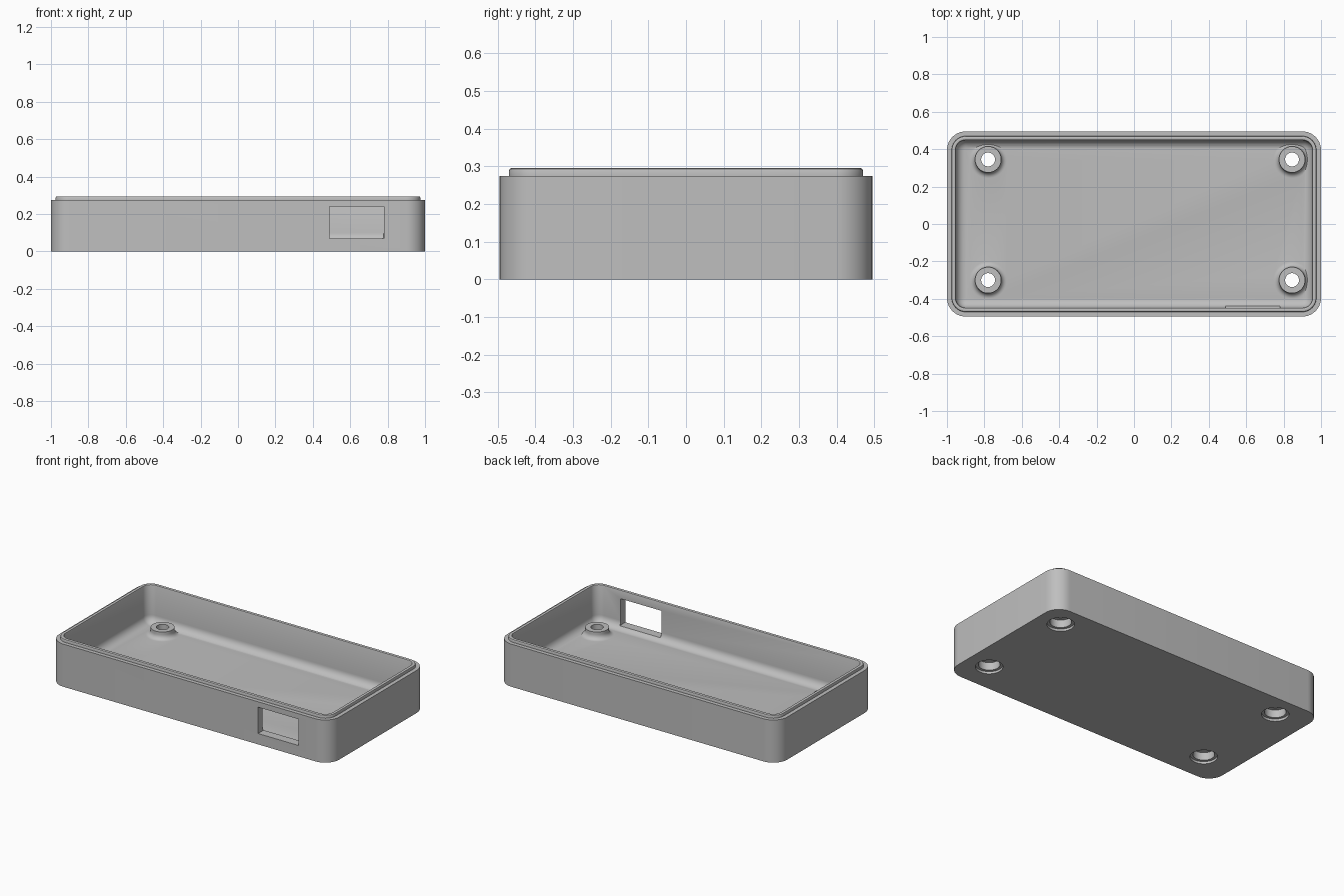
import bpy, bmesh, math

cube = bpy.data.objects.get("Cube")
if cube:
    bpy.data.objects.remove(cube, do_unlink=True)

HX, HY, CORNER = 1.0, 0.495, 0.1      # outer half sizes and corner radius
SHOULDER, TOP, FLOOR = 0.275, 0.295, 0.05
WALL, FILLET = 0.047, 0.05

grey = bpy.data.materials.new("plain grey plastic")
grey.use_nodes = True
grey.diffuse_color = (0.52, 0.52, 0.52, 1)
grey.node_tree.nodes["Principled BSDF"].inputs["Base Color"].default_value = grey.diffuse_color


def rounded_rect(inset, z, seg=10):
    """Points of the box outline moved inwards by inset."""
    r = max(CORNER - inset, 0.004)
    points = []
    for i, (sx, sy) in enumerate([(1, 1), (-1, 1), (-1, -1), (1, -1)]):
        for k in range(seg + 1):
            a = math.pi / 2 * (i + k / seg)
            points.append((sx * (HX - inset - r) + r * math.cos(a),
                           sy * (HY - inset - r) + r * math.sin(a), z))
    return points


def circle(r, z, centre, seg=48):
    return [(centre[0] + r * math.cos(2 * math.pi * k / seg),
             centre[1] + r * math.sin(2 * math.pi * k / seg), z) for k in range(seg)]


def loft(name, rings):
    """Closed solid skinned through rings, capped at both ends."""
    bm = bmesh.new()
    rows = [[bm.verts.new(p) for p in ring] for ring in rings]
    for a, b in zip(rows, rows[1:]):
        for i in range(len(a)):
            j = (i + 1) % len(a)
            bm.faces.new((a[i], a[j], b[j], b[i]))
    bm.faces.new(rows[0][::-1])
    bm.faces.new(rows[-1])
    bmesh.ops.recalc_face_normals(bm, faces=bm.faces)
    mesh = bpy.data.meshes.new(name)
    bm.to_mesh(mesh)
    bm.free()
    mesh.materials.append(grey)
    obj = bpy.data.objects.new(name, mesh)
    bpy.context.collection.objects.link(obj)
    return obj


def combine(target, other, operation):
    """Apply a boolean and drop the helper object."""
    other.hide_render = True
    mod = target.modifiers.new("combine", "BOOLEAN")
    mod.object, mod.operation, mod.solver = other, operation, "EXACT"
    bpy.context.view_layer.objects.active = target
    bpy.ops.object.modifier_apply(modifier=mod.name)
    bpy.data.objects.remove(other, do_unlink=True)


# Tray: outer wall, stepped lip, inner wall and filleted floor
profile = [(0, 0), (0, SHOULDER), (0.025, SHOULDER), (0.025, TOP - 0.007),
           (0.027, TOP - 0.002), (0.031, TOP), (0.041, TOP),
           (0.045, TOP - 0.002), (WALL, TOP - 0.007)]
for k in range(9):
    a = math.pi / 2 * k / 8
    profile.append((WALL + FILLET * (1 - math.cos(a)), FLOOR + FILLET * (1 - math.sin(a))))
tray = loft("enclosure_tray", [rounded_rect(i, z) for i, z in profile])

# Screw bosses with flared feet and counterbored holes from below
centres = [(x, y) for x in (-0.78, 0.845) for y in (-0.3, 0.345)]
for c in centres:
    flare = [(0.07 + 0.03 * (1 - math.sin(a)), FLOOR + 0.03 * (1 - math.cos(a)))
             for a in (math.pi / 2 * k / 6 for k in range(7))]
    rings = [(0.1, 0.02)] + [(r, z) for r, z in flare[:0:-1]]
    rings = [(0.1, 0.02), (0.1, FLOOR)] + flare[1:] + [(0.07, 0.097)]
    combine(tray, loft("boss", [circle(r, z, c) for r, z in rings]), "UNION")
for c in centres:
    bore = [(0.08, -0.05), (0.08, 0.015), (0.063, 0.015), (0.063, 0.065),
            (0.037, 0.065), (0.037, 0.2)]
    combine(tray, loft("bore", [circle(r, z, c) for r, z in bore]), "DIFFERENCE")

# Rectangular port opening in the front wall
port = [[(x, y, z) for x, y in ((0.49, -0.6), (0.78, -0.6), (0.78, -0.42), (0.49, -0.42))]
        for z in (0.07, 0.24)]
combine(tray, loft("port_cutter", port), "DIFFERENCE")

bpy.ops.object.select_all(action="DESELECT")
tray.select_set(True)
bpy.context.view_layer.objects.active = tray
bpy.ops.object.shade_smooth_by_angle(angle=math.radians(30))
